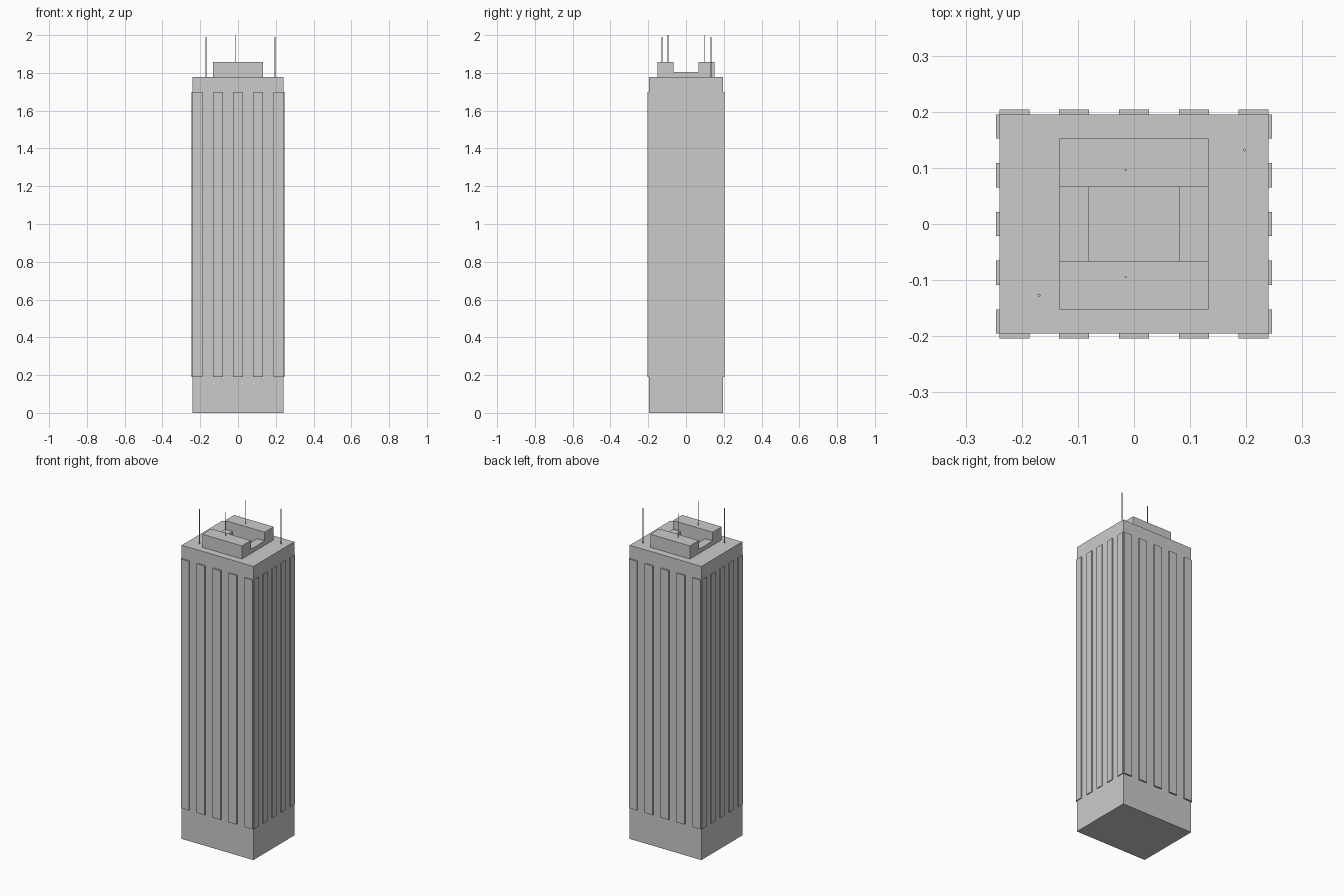
import bpy, bmesh
from mathutils import Matrix, Vector

if "Cube" in bpy.data.objects:
    bpy.data.objects.remove(bpy.data.objects["Cube"])

BX, BY, ROOF = 0.24, 0.1955, 1.778      # tower half sizes and roof height
RIB_X, RIB_Y = 0.2455, 0.2045           # outer faces of the ribs
RIB_Z0, RIB_Z1 = 0.19, 1.698


def finish(name, bm):
    me = bpy.data.meshes.new(name)
    bm.to_mesh(me)
    bm.free()
    ob = bpy.data.objects.new(name, me)
    bpy.context.collection.objects.link(ob)
    return ob


def box(name, x0, x1, y0, y1, z0, z1):
    bm = bmesh.new()
    size = Vector((x1 - x0, y1 - y0, z1 - z0))
    mid = Vector((x0 + x1, y0 + y1, z0 + z1)) / 2
    bmesh.ops.create_cube(bm, size=1, matrix=Matrix.Translation(mid) @ Matrix.Diagonal(size).to_4x4())
    return finish(name, bm)


def antenna(name, x, y, z0, z1, r):
    bm = bmesh.new()
    bmesh.ops.create_cone(bm, cap_ends=True, segments=8, radius1=r, radius2=r, depth=z1 - z0,
                          matrix=Matrix.Translation((x, y, (z0 + z1) / 2)))
    return finish(name, bm)


# Main tower
box("tower", -BX, BX, -BY, BY, 0, ROOF)

# Five vertical ribs per side, gaps as wide as the ribs
wx, wy = 2 * BX / 9, 2 * BY / 9
for i in range(5):
    x = -BX + 2 * i * wx
    y = -BY + 2 * i * wy
    box(f"front_rib_{i}", x, x + wx, -RIB_Y, -BY, RIB_Z0, RIB_Z1)
    box(f"back_rib_{i}", x, x + wx, BY, RIB_Y, RIB_Z0, RIB_Z1)
    box(f"left_rib_{i}", -RIB_X, -BX, y, y + wy, RIB_Z0, RIB_Z1)
    box(f"right_rib_{i}", BX, RIB_X, y, y + wy, RIB_Z0, RIB_Z1)

# Rooftop: two tall blocks joined by two low walls around an open well
box("front_roof_block", -0.133, 0.133, -0.152, -0.0655, ROOF, 1.857)
box("back_roof_block", -0.133, 0.133, 0.0655, 0.152, ROOF, 1.857)
box("left_low_wall", -0.133, -0.0815, -0.0655, 0.0655, ROOF, 1.804)
box("right_low_wall", 0.0815, 0.133, -0.0655, 0.0655, ROOF, 1.804)

# Antennas
antenna("front_left_antenna", -0.169, -0.127, ROOF, 1.99, 0.0026)
antenna("back_right_antenna", 0.197, 0.132, ROOF, 1.99, 0.0026)
antenna("front_block_antenna", -0.015, -0.095, 1.857, 2.0, 0.0018)
antenna("back_block_antenna", -0.015, 0.096, 1.857, 2.0, 0.0018)
